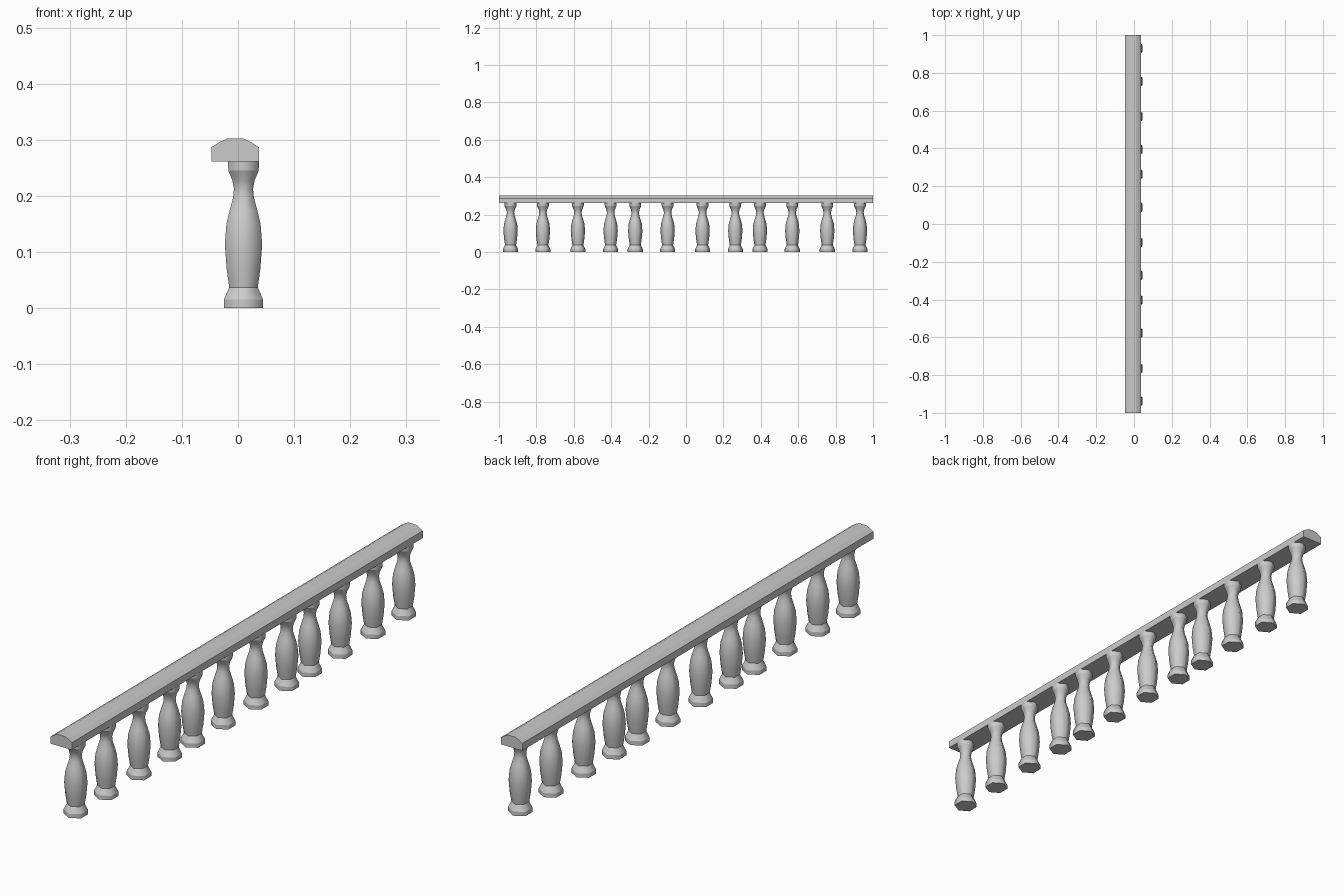
import bpy, bmesh, math

if "Cube" in bpy.data.objects:
    bpy.data.objects.remove(bpy.data.objects["Cube"])

SIDES = 6
CX = 0.0098                       # balusters sit slightly off the rail axis
K = 1 / math.cos(math.pi / SIDES)  # flat half-width -> corner radius

# (z, half-width across flats, hard ring)
PROFILE = [
    (0.0, 0.035, True), (0.015, 0.035, True), (0.037, 0.0255, True),
    (0.07, 0.0300, False), (0.113, 0.0332, False), (0.15, 0.0305, False),
    (0.175, 0.0245, False), (0.197, 0.0185, False), (0.213, 0.0170, False),
    (0.228, 0.0200, False), (0.245, 0.0270, True), (0.262, 0.0277, True),
]


def turned_mesh():
    """Six-sided turned baluster, smooth around with hard mouldings."""
    bm = bmesh.new()
    rings = []
    for z, w, _ in PROFILE:
        rings.append([bm.verts.new((w * K * math.cos(a), w * K * math.sin(a), z))
                      for a in (math.pi / 2 + 2 * math.pi * i / SIDES for i in range(SIDES))])
    for lo, hi in zip(rings, rings[1:]):
        for i in range(SIDES):
            j = (i + 1) % SIDES
            bm.faces.new((lo[i], lo[j], hi[j], hi[i])).smooth = True
    bm.faces.new(rings[0][::-1])
    bm.faces.new(rings[-1])
    for ring, (_, _, hard) in zip(rings, PROFILE):
        if hard:
            for i in range(SIDES):
                bm.edges.get((ring[i], ring[(i + 1) % SIDES])).smooth = False
    me = bpy.data.meshes.new("baluster")
    bm.to_mesh(me)
    bm.free()
    return me


# Balusters: three repeated sections of four
mesh = turned_mesh()
n = 0
for section in range(3):
    for off in (0.062, 0.235, 0.422, 0.597):
        n += 1
        ob = bpy.data.objects.new(f"baluster_{n:02d}", mesh)
        ob.location = (CX, -1 + section * 2 / 3 + off, 0)
        bpy.context.collection.objects.link(ob)

# Handrail: domed profile extruded along y
RAIL = [(-0.047, 0.261), (0.037, 0.261), (0.037, 0.287), (0.021, 0.297),
        (0.010, 0.302), (-0.020, 0.302), (-0.031, 0.297), (-0.047, 0.287)]
bm = bmesh.new()
face = bm.faces.new([bm.verts.new((x, -1, z)) for x, z in RAIL])
ext = bmesh.ops.extrude_face_region(bm, geom=[face], use_keep_orig=True)
bmesh.ops.translate(bm, vec=(0, 2, 0),
                    verts=[v for v in ext["geom"] if isinstance(v, bmesh.types.BMVert)])
bmesh.ops.recalc_face_normals(bm, faces=bm.faces)
me = bpy.data.meshes.new("handrail")
bm.to_mesh(me)
bm.free()
rail = bpy.data.objects.new("handrail", me)
bpy.context.collection.objects.link(rail)
